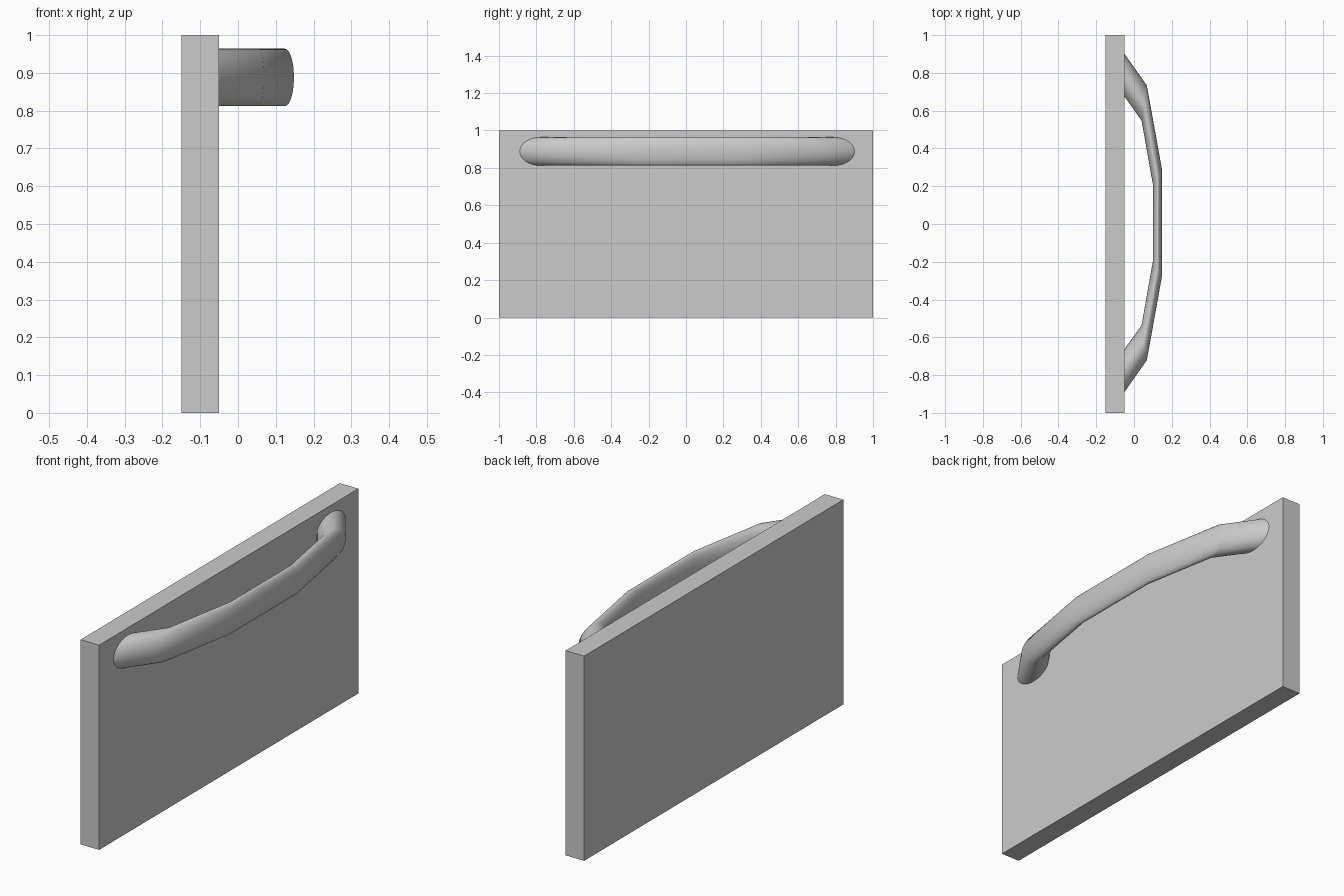
import bpy, bmesh, math

cube = bpy.data.objects.get("Cube")
if cube:
    bpy.data.objects.remove(cube, do_unlink=True)

grey = bpy.data.materials.new("light_grey")
grey.use_nodes = True
color = (0.6, 0.6, 0.6, 1)
grey.diffuse_color = color
grey.node_tree.nodes["Principled BSDF"].inputs["Base Color"].default_value = color


def make_object(name, bm):
    bmesh.ops.recalc_face_normals(bm, faces=bm.faces)
    mesh = bpy.data.meshes.new(name)
    bm.to_mesh(mesh)
    bm.free()
    mesh.materials.append(grey)
    obj = bpy.data.objects.new(name, mesh)
    bpy.context.collection.objects.link(obj)
    return obj


# Flat drawer front
bm = bmesh.new()
bmesh.ops.create_cube(bm, size=1)
for v in bm.verts:
    v.co = (v.co.x * 0.1 - 0.1, v.co.y * 2, v.co.z + 0.5)
make_object("drawer_front", bm)

# Bowed pull handle: oval rings, each spanning an outer and an inner (x, y) point
half = [((-0.05, 0.895), (-0.05, 0.668)),
        ((0.068, 0.727), (0.04, 0.542)),
        ((0.148, 0.284), (0.1, 0.203))]
stations = half + [tuple((x, -y) for x, y in pair) for pair in reversed(half)]
SIDES, MID_Z, HALF_HEIGHT, SHIFT = 48, 0.888, 0.076, 0.006

bm = bmesh.new()
rings = []
for (ox, oy), (ix, iy) in stations:
    ring = []
    for i in range(SIDES):
        a = math.tau * i / SIDES
        t = (1 + math.cos(a)) / 2
        ring.append(bm.verts.new((ix + (ox - ix) * t, iy + (oy - iy) * t + SHIFT,
                                  MID_Z + HALF_HEIGHT * math.sin(a))))
    rings.append(ring)
for r1, r2 in zip(rings, rings[1:]):
    for i in range(SIDES):
        j = (i + 1) % SIDES
        bm.faces.new((r1[i], r1[j], r2[j], r2[i]))
bm.faces.new(rings[0])
bm.faces.new(rings[-1])
handle = make_object("pull_handle", bm)

# Round shading on the handle
bpy.ops.object.select_all(action="DESELECT")
handle.select_set(True)
bpy.context.view_layer.objects.active = handle
bpy.ops.object.shade_smooth_by_angle(angle=math.radians(40))
